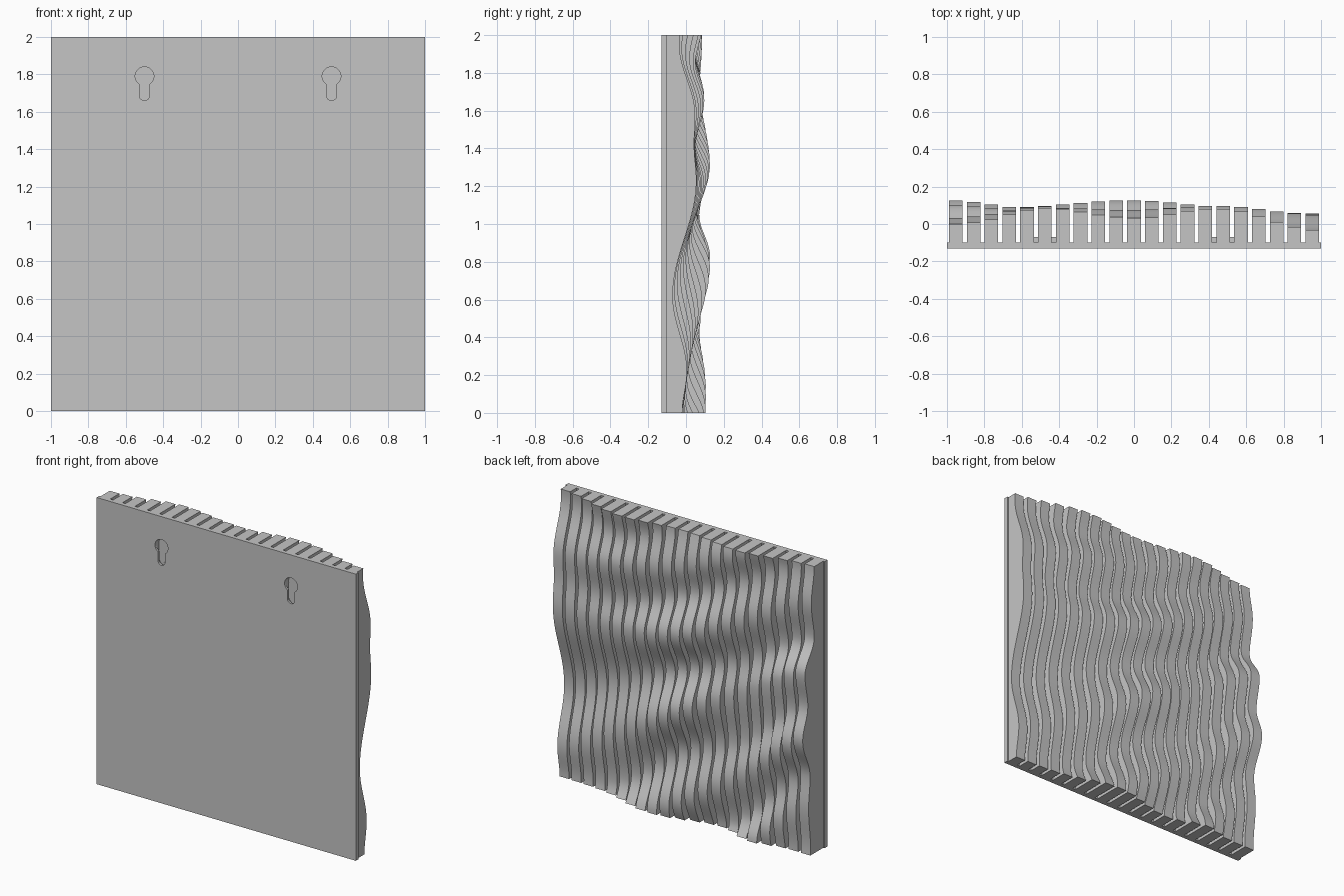
import bpy, bmesh, math
from mathutils import Vector

if "Cube" in bpy.data.objects:
    bpy.data.objects.remove(bpy.data.objects["Cube"])

grey = bpy.data.materials.new("plain grey")
grey.use_nodes = True
grey.diffuse_color = (0.56, 0.56, 0.56, 1)
grey.node_tree.nodes["Principled BSDF"].inputs["Base Color"].default_value = grey.diffuse_color

PLATE_FRONT, PLATE_BACK = -0.13, -0.10
SLATS, PITCH, SLAT_WIDTH = 21, 0.0953, 0.073
HOLE_X, HEAD_Z, SLOT_Z = 0.5, 1.79, 1.687


def prism(bm, outline, depth):
    """Extrude a planar outline along the depth vector into a closed solid."""
    face = bm.faces.new([bm.verts.new(p) for p in outline])
    new = bmesh.ops.extrude_face_region(bm, geom=[face])["geom"]
    verts = [v for v in new if isinstance(v, bmesh.types.BMVert)]
    bmesh.ops.translate(bm, vec=Vector(depth), verts=verts)


def finish(bm, name):
    bmesh.ops.recalc_face_normals(bm, faces=bm.faces)
    mesh = bpy.data.meshes.new(name)
    bm.to_mesh(mesh)
    bm.free()
    mesh.materials.append(grey)
    obj = bpy.data.objects.new(name, mesh)
    bpy.context.collection.objects.link(obj)
    return obj


def box(name, x0, x1, y0, y1, z0, z1):
    bm = bmesh.new()
    prism(bm, [(x0, y0, z0), (x1, y0, z0), (x1, y0, z1), (x0, y0, z1)], (0, y1 - y0, 0))
    return finish(bm, name)


def spline(values, t):
    """Smooth curve through evenly spaced values, t from 0 to 1."""
    last = len(values) - 1
    t = min(max(t, 0), 1) * last
    i = min(int(t), last - 1)
    f = t - i
    a, b, c, d = (values[min(max(i + k, 0), last)] for k in (-1, 0, 1, 2))
    return b + f / 2 * (c - a + f * (2 * a - 5 * b + 4 * c - d + f * (3 * (b - c) + d - a)))


# Troughs and crests sweeping across the panel, lowest first: each has its
# level in hundredths and its relief in thousandths at five even stations
WAVES = [
    ((5, -30, -70, -110, -140), (40, 40, 40, 40, 40)),
    ((33, -8, -45, -80, -110), (62, 95, 100, 100, 100)),
    ((55, 13, -20, -45, -70), (45, 20, 0, 0, 0)),
    ((83, 44, 14, -15, -40), (127, 72, 105, 90, 50)),
    ((105, 67, 45, 12, 0), (70, 30, 30, 0, -20)),
    ((128, 101, 77, 48, 22), (102, 62, 127, 50, 5)),
    ((150, 122, 103, 82, 62), (0, 30, 38, 0, -70)),
    ((175, 152, 131, 122, 123), (32, 95, 127, 85, 55)),
    ((200, 178, 156, 140, 142), (0, 40, 40, 50, 43)),
    ((225, 200, 176, 166, 158), (50, 85, 75, 97, 48)),
    ((250, 225, 203, 185, 195), (0, 30, 30, 50, -35)),
    ((275, 250, 225, 205, 225), (50, 80, 80, 85, 10)),
]


def extremes(x):
    """Level and relief of every trough and crest on one slat."""
    t = (x / 0.953 + 1) / 2
    return [(spline(levels, t) / 100, spline(depths, t) / 1000) for levels, depths in WAVES]


def relief(points, z):
    for (z0, y0), (z1, y1) in zip(points, points[1:]):
        if z <= z1:
            return y0 + (y1 - y0) * (1 - math.cos(math.pi * (z - z0) / (z1 - z0))) / 2
    return points[-1][1]


# Backing plate and the solid pads that hold the keyhole pockets
plate = box("backing_plate", -1, 1, PLATE_FRONT, PLATE_BACK, 0, 2)
parts = [plate]
for side, x in (("right", -HOLE_X), ("left", HOLE_X)):
    parts.append(box(side + "_hanger_pad", x - 0.088, x + 0.088,
                     PLATE_BACK, -0.07, 1.62, 1.88))

# Upright wavy slats
STEPS = 80
bm = bmesh.new()
for n in range(SLATS):
    x = (n - SLATS // 2) * PITCH
    left = x - SLAT_WIDTH / 2
    points = extremes(x)
    heights = [2 * i / STEPS for i in range(STEPS + 1)]
    outline = [(left, relief(points, z), z) for z in heights]
    outline += [(left, PLATE_BACK, 2), (left, PLATE_BACK, 0)]
    prism(bm, outline, (SLAT_WIDTH, 0, 0))
slats = finish(bm, "wavy_slats")
parts.append(slats)


# Keyhole cutters: narrow opening in front, wide pocket behind
def arc(cx, cz, radius, start, end, steps=16):
    angles = [math.radians(start + (end - start) * i / steps) for i in range(steps + 1)]
    return [(cx + radius * math.cos(a), cz + radius * math.sin(a)) for a in angles]


def cutter(name, neck, y0, y1):
    bm = bmesh.new()
    for x in (-HOLE_X, HOLE_X):
        dip = math.degrees(math.acos(neck / 0.05))
        outline = arc(x, HEAD_Z, 0.05, -dip, 180 + dip, 28)
        outline += arc(x, SLOT_Z, neck, 180, 360)
        prism(bm, [(px, y0, pz) for px, pz in outline], (0, y1 - y0, 0))
    obj = finish(bm, name)
    obj.hide_render = True
    obj.hide_set(True)
    obj.display_type = 'WIRE'
    return obj


cutters = [cutter("keyhole_opening_cutter", 0.027, -0.2, -0.085),
           cutter("keyhole_pocket_cutter", 0.0499, -0.115, -0.0851)]
for part in parts:
    for tool in cutters:
        mod = part.modifiers.new(tool.name, 'BOOLEAN')
        mod.operation = 'DIFFERENCE'
        mod.solver = 'EXACT'
        mod.object = tool

# Smooth the waves, keep the slat corners sharp
bpy.ops.object.select_all(action='DESELECT')
slats.select_set(True)
bpy.context.view_layer.objects.active = slats
bpy.ops.object.shade_smooth_by_angle(angle=math.radians(35))
